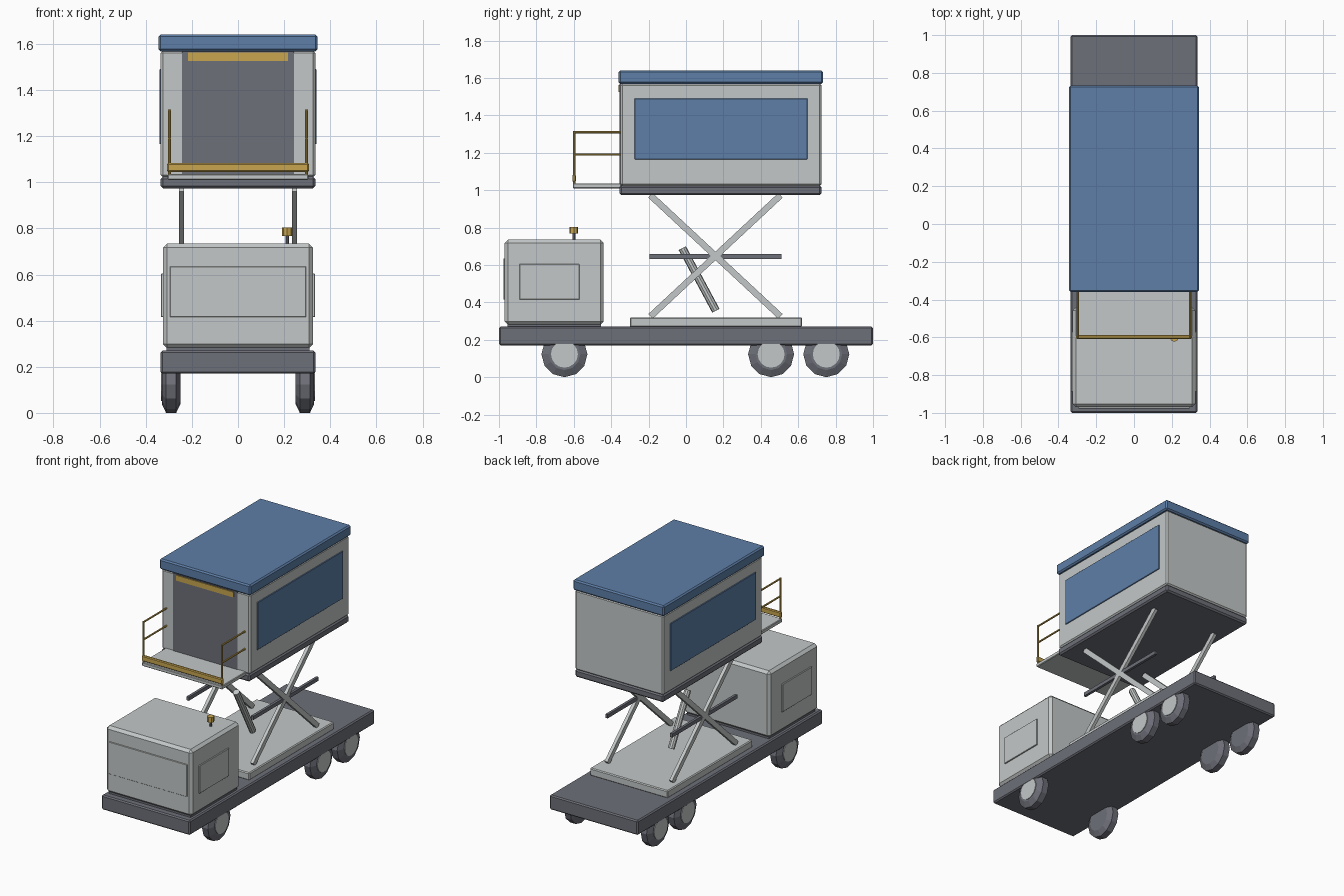
import bpy, bmesh, math
from mathutils import Vector

if "Cube" in bpy.data.objects:
    bpy.data.objects.remove(bpy.data.objects["Cube"])


def material(name, rgb):
    m = bpy.data.materials.new(name)
    m.diffuse_color = (*rgb, 1)
    m.use_nodes = True
    m.node_tree.nodes["Principled BSDF"].inputs["Base Color"].default_value = m.diffuse_color
    return m


LIGHT = material("light_grey", (0.55, 0.575, 0.575))
DARK = material("dark_grey", (0.155, 0.16, 0.19))
BLUE = material("blue", (0.11, 0.21, 0.39))
YELLOW = material("yellow", (0.58, 0.38, 0.08))


def finish(name, bm, mat):
    bmesh.ops.recalc_face_normals(bm, faces=bm.faces)
    me = bpy.data.meshes.new(name)
    bm.to_mesh(me)
    bm.free()
    me.materials.append(mat)
    ob = bpy.data.objects.new(name, me)
    bpy.context.collection.objects.link(ob)
    return ob


def box(name, x, y, z, mat, bevel=0.0):
    """Box from (min, max) pairs, with chamfered edges."""
    bm = bmesh.new()
    bmesh.ops.create_cube(bm, size=1)
    for v in bm.verts:
        v.co = [(a + b) / 2 + c * (b - a) for c, (a, b) in zip(v.co, (x, y, z))]
    if bevel:
        bmesh.ops.bevel(bm, geom=bm.edges[:], offset=bevel, segments=1, affect='EDGES')
    return finish(name, bm, mat)


def beam(name, p, q, width, depth, mat):
    """Rectangular beam between two points in a plane of constant x."""
    p, q = Vector(p), Vector(q)
    d = (q - p).normalized()
    side = Vector((width / 2, 0, 0))
    up = d.cross(Vector((1, 0, 0))) * depth / 2
    bm = bmesh.new()
    rings = [[bm.verts.new(e + side * a + up * b)
              for a, b in ((1, 1), (-1, 1), (-1, -1), (1, -1))] for e in (p, q)]
    bm.faces.new(rings[0])
    bm.faces.new(rings[1])
    for i in range(4):
        j = (i + 1) % 4
        bm.faces.new((rings[0][i], rings[0][j], rings[1][j], rings[1][i]))
    return finish(name, bm, mat)


def rod(name, p, q, r, mat, sides=8):
    p, q = Vector(p), Vector(q)
    bm = bmesh.new()
    bmesh.ops.create_cone(bm, cap_ends=True, segments=sides, radius1=r, radius2=r,
                          depth=(q - p).length)
    bm.transform((q - p).to_track_quat('Z', 'Y').to_matrix().to_4x4())
    bmesh.ops.translate(bm, vec=(p + q) / 2, verts=bm.verts)
    return finish(name, bm, mat)


def lathe_x(name, profile, centre, sides, mat):
    """Revolve (x, radius) points around an axis along x."""
    bm = bmesh.new()
    rings = []
    for x, r in profile:
        rings.append([bm.verts.new((centre[0] + x,
                                    centre[1] + r * math.sin(2 * math.pi * i / sides),
                                    centre[2] - r * math.cos(2 * math.pi * i / sides)))
                      for i in range(sides)])
    for a, b in zip(rings, rings[1:]):
        for i in range(sides):
            j = (i + 1) % sides
            bm.faces.new((a[i], a[j], b[j], b[i]))
    bm.faces.new(rings[0])
    bm.faces.new(rings[-1])
    return finish(name, bm, mat)


# Chassis and wheels
box("chassis", (-0.335, 0.335), (-1, 1), (0.17, 0.27), DARK, 0.008)
tyre = [(-0.04, 0.07), (-0.04, 0.085), (-0.022, 0.123), (0.022, 0.123), (0.04, 0.085), (0.04, 0.07)]
for s in (-1, 1):
    for y in (-0.65, 0.455, 0.75):
        lathe_x("tyre", tyre, (s * 0.29, y, 0.123), 12, DARK)
        lathe_x("hub", [(-0.02, 0.072), (0.02, 0.072)], (s * 0.314, y, 0.123), 16, LIGHT)

# Driver cab with raised panels and a beacon
box("cab", (-0.325, 0.325), (-0.97, -0.44), (0.28, 0.735), LIGHT, 0.018)
box("cab_mount", (-0.31, 0.31), (-0.955, -0.455), (0.265, 0.285), DARK)
box("cab_front_panel", (-0.295, 0.295), (-0.976, -0.965), (0.415, 0.635), LIGHT, 0.002)
for s in (-1, 1):
    box("cab_side_panel", sorted((s * 0.32, s * 0.333)), (-0.89, -0.57), (0.415, 0.605), LIGHT, 0.002)
rod("beacon_stem", (0.213, -0.6, 0.73), (0.213, -0.6, 0.77), 0.008, DARK)
rod("beacon", (0.213, -0.6, 0.767), (0.213, -0.6, 0.803), 0.023, YELLOW)

# Scissor lift
box("lift_base", (-0.295, 0.295), (-0.3, 0.62), (0.268, 0.32), LIGHT, 0.006)
for s in (-1, 1):
    x = s * 0.245
    beam("scissor_arm", (x, -0.19, 0.325), (x, 0.505, 0.972), 0.022, 0.034, LIGHT)
    beam("scissor_arm", (x, 0.505, 0.325), (x, -0.19, 0.972), 0.0225, 0.034, LIGHT)
    box("scissor_bar", (x - 0.009, x + 0.009), (-0.195, 0.51), (0.633, 0.658), DARK)
rod("lift_cylinder", (0, 0.16, 0.355), (0, -0.02, 0.69), 0.022, LIGHT, 10)

# Raised cabin
box("cabin_floor", (-0.335, 0.335), (-0.355, 0.725), (0.973, 1.025), DARK, 0.01)
box("cabin_body", (-0.335, 0.335), (-0.35, 0.725), (1.022, 1.57), LIGHT, 0.01)
box("cabin_roof", (-0.345, 0.345), (-0.36, 0.733), (1.568, 1.64), BLUE, 0.009)
box("cabin_door", (-0.243, 0.243), (-0.355, -0.347), (1.035, 1.568), DARK)
box("door_strip", (-0.217, 0.217), (-0.361, -0.353), (1.525, 1.562), YELLOW)
for s in (-1, 1):
    box("side_window", sorted((s * 0.333, s * 0.341)), (-0.275, 0.65), (1.165, 1.49), BLUE, 0.002)

# Loading platform and railings
box("platform", (-0.305, 0.305), (-0.605, -0.345), (1.01, 1.036), LIGHT, 0.004)
box("toe_rail", (-0.307, 0.307), (-0.608, -0.588), (1.045, 1.083), YELLOW, 0.005)
for s in (-1, 1):
    x = s * 0.297
    rod("rail_post", (x, -0.598, 1.03), (x, -0.598, 1.315), 0.006, YELLOW)
    for z in (1.19, 1.31):
        rod("side_rail", (x, -0.6, z), (x, -0.345, z), 0.006, YELLOW)
